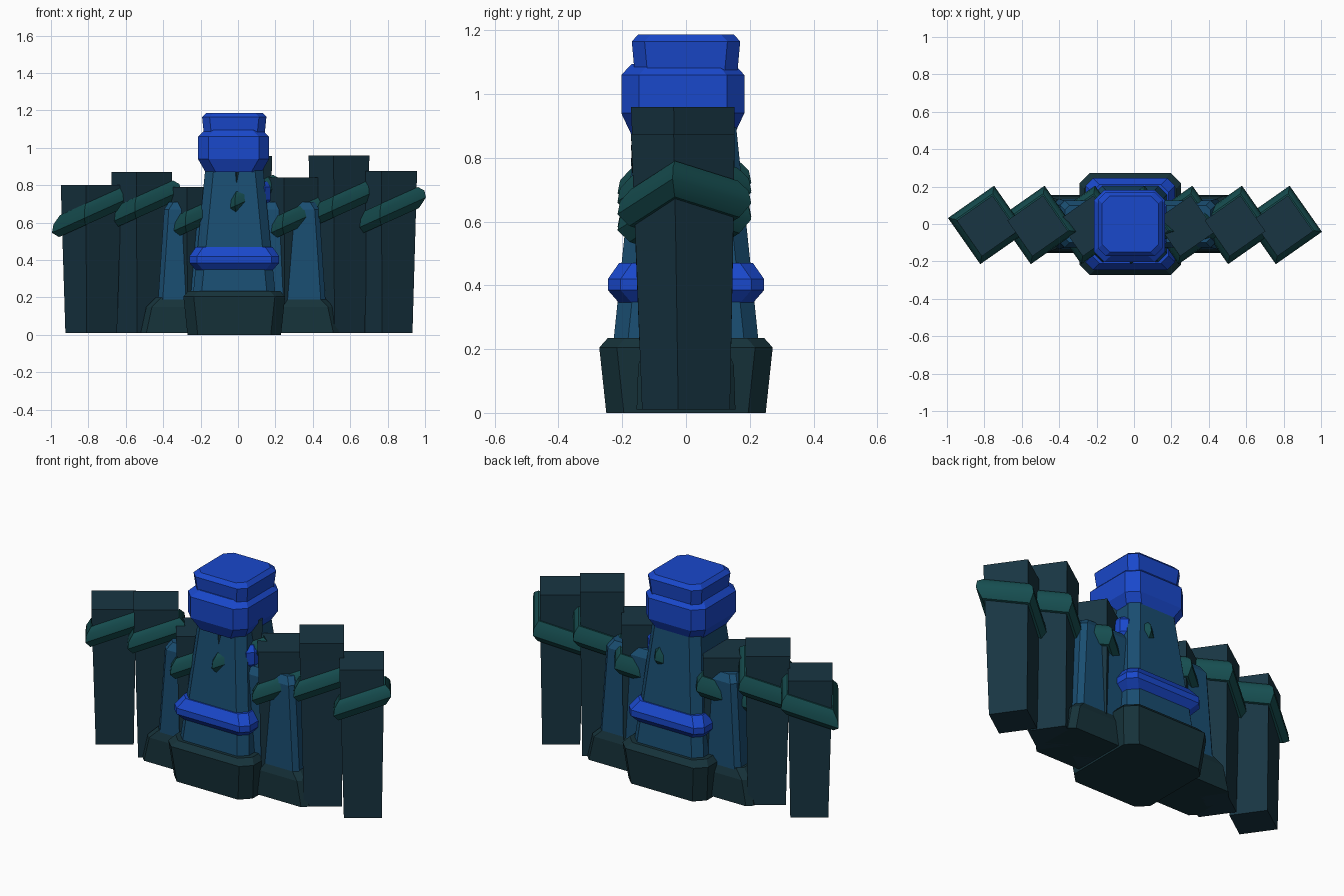
import bpy, bmesh, math

if "Cube" in bpy.data.objects:
    bpy.data.objects.remove(bpy.data.objects["Cube"])


def material(name, rgb):
    m = bpy.data.materials.new(name)
    m.diffuse_color = (*rgb, 1)
    m.use_nodes = True
    m.node_tree.nodes["Principled BSDF"].inputs["Base Color"].default_value = m.diffuse_color
    return m


WOOD = material("dark_wood", (0.009, 0.036, 0.055))
ROPE = material("rope_teal", (0.008, 0.075, 0.08))
STONE = material("blue_stone", (0.010, 0.075, 0.165))
FOOT = material("dark_stone", (0.008, 0.032, 0.042))
TRIM = material("bright_blue", (0.010, 0.065, 0.60))


def loft(name, rings, mat, closed=False, smooth=False):
    """Skin a stack of equal-sized vertex rings; cap the ends or close the loop."""
    bm = bmesh.new()
    vs = [[bm.verts.new(p) for p in ring] for ring in rings]
    n = len(vs[0])
    pairs = list(zip(vs, vs[1:])) + ([(vs[-1], vs[0])] if closed else [])
    for a, b in pairs:
        for i in range(n):
            j = (i + 1) % n
            bm.faces.new((a[i], a[j], b[j], b[i]))
    if not closed:
        bm.faces.new(vs[0][::-1])
        bm.faces.new(vs[-1])
    bmesh.ops.recalc_face_normals(bm, faces=bm.faces)
    me = bpy.data.meshes.new(name)
    bm.to_mesh(me)
    bm.free()
    me.materials.append(mat)
    ob = bpy.data.objects.new(name, me)
    bpy.context.collection.objects.link(ob)
    if smooth:
        bpy.ops.object.select_all(action='DESELECT')
        ob.select_set(True)
        bpy.context.view_layer.objects.active = ob
        bpy.ops.object.shade_smooth_by_angle(angle=math.radians(40))
    return ob


def chamfered(hx, hy, z, c, cx, cy):
    """Rectangle with cut corners."""
    pts = [(hx, -hy + c), (hx, hy - c), (hx - c, hy), (-hx + c, hy),
           (-hx, hy - c), (-hx, -hy + c), (-hx + c, -hy), (hx - c, -hy)]
    return [(cx + x, cy + y, z) for x, y in pts]


def block(name, profile, chamfer, mat, cx=-0.02, cy=0.0):
    """Stack of chamfered rectangles; profile holds (half x, half y, z)."""
    return loft(name, [chamfered(hx, hy, z, chamfer, cx, cy)
                       for hx, hy, z in profile], mat)


def diamond(cx, cy, r, z, slope=0.0):
    """Square turned on its corner, sheared along x by slope."""
    out = []
    for k in range(4):
        a = math.radians(-10 + 90 * k)
        x, y = r * math.cos(a), r * math.sin(a)
        out.append((cx + x, cy + y, z + slope * x))
    return out


# central tower
block("tower_foot", [(.25, .25, 0), (.272, .272, .205), (.245, .245, .235)], .055, FOOT)
block("tower_shaft", [(.222, .23, .2), (.152, .155, .92)], .045, STONE)
block("tower_band", [(.205, .21, .345), (.24, .245, .385), (.24, .245, .42),
                     (.205, .21, .47)], .04, TRIM)
block("tower_collar", [(.15, .16, .87), (.19, .193, .94), (.19, .193, 1.06),
                       (.155, .16, 1.095)], .055, TRIM, -.024, -.01)
block("tower_cap", [(.155, .155, 1.0), (.172, .17, 1.165), (.15, .15, 1.187)],
      .04, TRIM, -.02, 0)

# wall between the posts
block("wall_foot", [(.53, .155, .01), (.50, .15, .15), (.45, .13, .2)], .03, FOOT, .01)
block("wall_panel", [(.45, .135, .15), (.415, .125, .67), (.39, .10, .71)], .025, STONE, .02)
block("wall_cap", [(.16, .11, .68), (.18, .13, .72), (.18, .13, .79), (.16, .11, .82)],
      .03, TRIM, -.005)

# wooden posts with slanted rope rings: x, height, rope height
posts = [(-.785, .80, .66), (-.515, .87, .695), (-.245, .79, .62), (.02, .955, .725),
         (.275, .84, .61), (.54, .96, .70), (.795, .875, .66)]
rope_profile = [(.12, -.055), (.175, -.06), (.213, -.02), (.205, .02),
                (.17, .055), (.12, .05)]
for i, (x, top, rope_z) in enumerate(posts, 1):
    loft(f"post_{i}", [diamond(x, 0, .140, .01), diamond(x, -.005, .155, top * .6),
                       diamond(x, -.01, .165, top)], WOOD, smooth=True)
    loft(f"rope_ring_{i}", [diamond(x, -.005, r, rope_z + dz, .45)
                            for r, dz in rope_profile], ROPE, closed=True, smooth=True)
